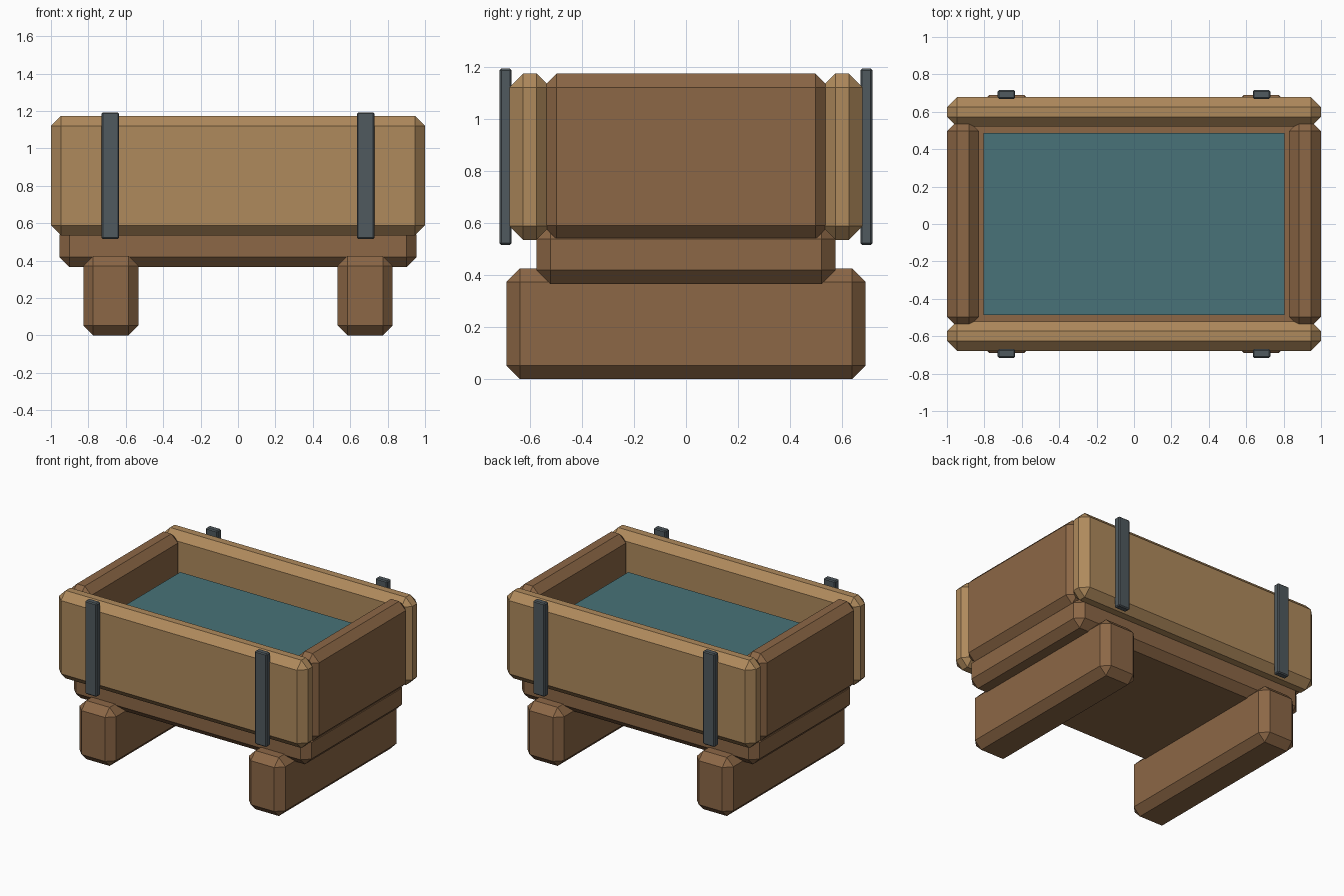
import bpy
import bmesh
from mathutils import Vector

if "Cube" in bpy.data.objects:
    bpy.data.objects.remove(bpy.data.objects["Cube"])


def material(name, rgb):
    m = bpy.data.materials.new(name)
    m.diffuse_color = (*rgb, 1)
    m.use_nodes = True
    m.node_tree.nodes["Principled BSDF"].inputs["Base Color"].default_value = m.diffuse_color
    return m


DARK_WOOD = material("dark_wood", (0.262, 0.136, 0.061))
LIGHT_WOOD = material("light_wood", (0.43, 0.254, 0.107))
WATER = material("water", (0.065, 0.17, 0.188))
IRON = material("iron", (0.08, 0.10, 0.112))


def block(name, x, y, z, mat, chamfer=0.053):
    """Flat-chamfered box from (min, max) ranges."""
    lo, hi = Vector((x[0], y[0], z[0])), Vector((x[1], y[1], z[1]))
    bm = bmesh.new()
    bmesh.ops.create_cube(bm, size=1)
    bmesh.ops.scale(bm, vec=hi - lo, verts=bm.verts)
    if chamfer:
        bmesh.ops.bevel(bm, geom=bm.edges[:], offset=chamfer, segments=1,
                        affect='EDGES', clamp_overlap=True)
    mesh = bpy.data.meshes.new(name)
    bm.to_mesh(mesh)
    bm.free()
    mesh.materials.append(mat)
    ob = bpy.data.objects.new(name, mesh)
    ob.location = (lo + hi) / 2
    bpy.context.collection.objects.link(ob)
    return ob


def span(side, a, b):
    """Range a..b mirrored to the given side."""
    return tuple(sorted((side * a, side * b)))


# Floor slab
block("base", (-0.955, 0.955), (-0.573, 0.573), (0.365, 0.59), DARK_WOOD)

# Water surface inside the trough
block("water", (-0.805, 0.805), (-0.487, 0.487), (0.87, 0.92), WATER, 0)

for sx, side in ((-1, "left"), (1, "right")):
    # Runner feet and end walls
    block(f"{side}_foot", span(sx, 0.533, 0.827), (-0.69, 0.69), (0, 0.425), DARK_WOOD)
    block(f"{side}_end_wall", span(sx, 0.83, 1.0), (-0.55, 0.55), (0.537, 1.173), DARK_WOOD)

for sy, face in ((-1, "front"), (1, "back")):
    # Long side walls
    block(f"{face}_wall", (-1, 1), span(sy, 0.52, 0.678), (0.535, 1.173), LIGHT_WOOD)
    # Iron straps
    for sx, side in ((-1, "left"), (1, "right")):
        block(f"{face}_{side}_strap", span(sx, 0.635, 0.729), span(sy, 0.669, 0.716),
              (0.515, 1.192), IRON, 0.007)
